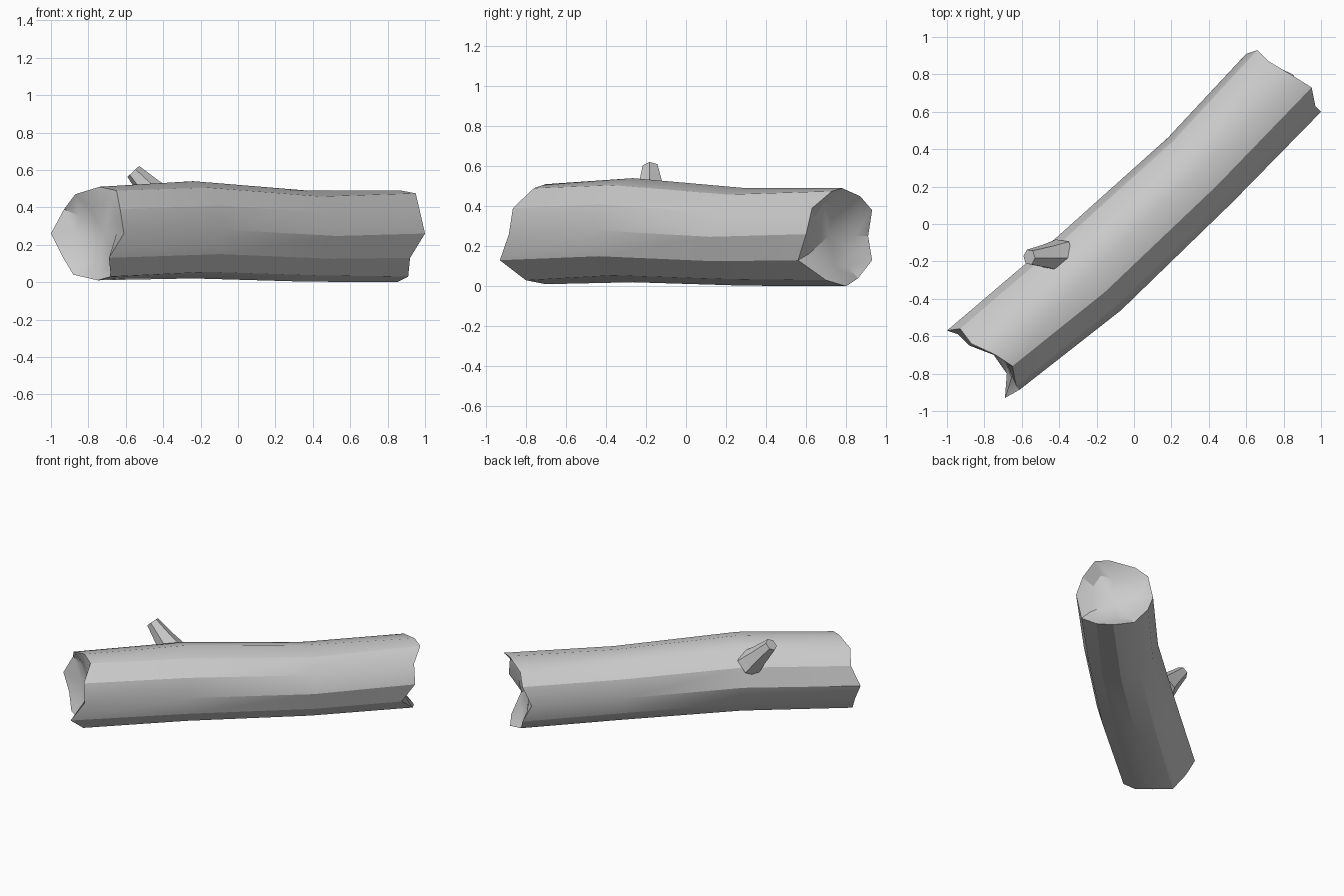
import bpy, bmesh, math
from mathutils import Vector

if "Cube" in bpy.data.objects:
    bpy.data.objects.remove(bpy.data.objects["Cube"])

N = 12


def finish(bm, name, angle):
    bmesh.ops.recalc_face_normals(bm, faces=bm.faces[:])
    me = bpy.data.meshes.new(name)
    bm.to_mesh(me)
    bm.free()
    ob = bpy.data.objects.new(name, me)
    bpy.context.collection.objects.link(ob)
    bpy.ops.object.select_all(action='DESELECT')
    bpy.context.view_layer.objects.active = ob
    ob.select_set(True)
    bpy.ops.object.shade_smooth_by_angle(angle=math.radians(angle))
    return ob


def ring(center, heading, r):
    """Upright 12-sided section; starts at the front side, runs upward."""
    h = math.radians(heading)
    side = Vector((math.sin(h), -math.cos(h), 0))
    return [Vector(center) + side * r * math.cos(a) + Vector((0, 0, r * math.sin(a)))
            for a in (2 * math.pi * i / N for i in range(N))]


def bridge(bm, a, b):
    for i in range(len(a)):
        j = (i + 1) % len(a)
        bm.faces.new((a[i], a[j], b[j], b[i]))


def hollow(bm, rim, inward):
    """Broken, dished end: rim, inset ring, sunken centre."""
    c = sum((v.co for v in rim), Vector()) / N
    inner = []
    for i, v in enumerate(rim):
        d = v.co - c
        d -= inward * d.dot(inward) * 0.7
        inner.append(bm.verts.new(c + d * (0.68 + 0.06 * (i % 3 - 1)) + inward * 0.045))
    bridge(bm, rim, inner)
    mid = bm.verts.new(c + inward * 0.085)
    for i in range(N):
        bm.faces.new((inner[i], inner[(i + 1) % N], mid))


# Trunk: two ragged ends and two bends between them
near_end = [(-.61, -.885, .26), (-.63, -.865, .39), (-.65, -.76, .49), (-.74, -.70, .51),
            (-.87, -.64, .47), (-.93, -.56, .39), (-1, -.57, .26), (-.94, -.59, .14),
            (-.88, -.65, .04), (-.75, -.70, .01), (-.68, -.80, .03), (-.69, -.93, .13)]
far_end = [(1, .60, .26), (.97, .63, .39), (.95, .73, .475), (.87, .78, .49),
           (.72, .87, .45), (.66, .93, .38), (.60, .91, .25), (.66, .93, .13),
           (.72, .86, .04), (.85, .80, 0), (.91, .70, .03), (.92, .56, .13)]
bm = bmesh.new()
sections = [near_end,
            ring((-.24, -.265, .28), 41, .26),
            ring((.355, .29, .247), 45, .244),
            far_end]
loops = [[bm.verts.new(p) for p in s] for s in sections]
for a, b in zip(loops, loops[1:]):
    bridge(bm, a, b)
hollow(bm, loops[0], Vector((.77, .64, 0)).normalized())
hollow(bm, loops[-1], Vector((-.7, -.71, 0)).normalized())
finish(bm, "log_trunk", 29)

# Branch stub: tapered six-sided peg sunk into the trunk
bm = bmesh.new()
base, tip = Vector((-.39, -.17, .41)), Vector((-.56, -.177, .592))
axis = (tip - base).normalized()
e1 = Vector((0, 1, 0))
e2 = axis.cross(e1).normalized()
stub = []
for c, r in ((base, .095), (base.lerp(tip, .45), .068), (tip, .043)):
    stub.append([bm.verts.new(c + r * (e1 * math.cos(k * math.pi / 3 + .4)
                                       + e2 * math.sin(k * math.pi / 3 + .4)))
                 for k in range(6)])
for a, b in zip(stub, stub[1:]):
    bridge(bm, a, b)
bm.faces.new(stub[-1])
bm.faces.new(stub[0][::-1])
finish(bm, "branch_stub", 30)
